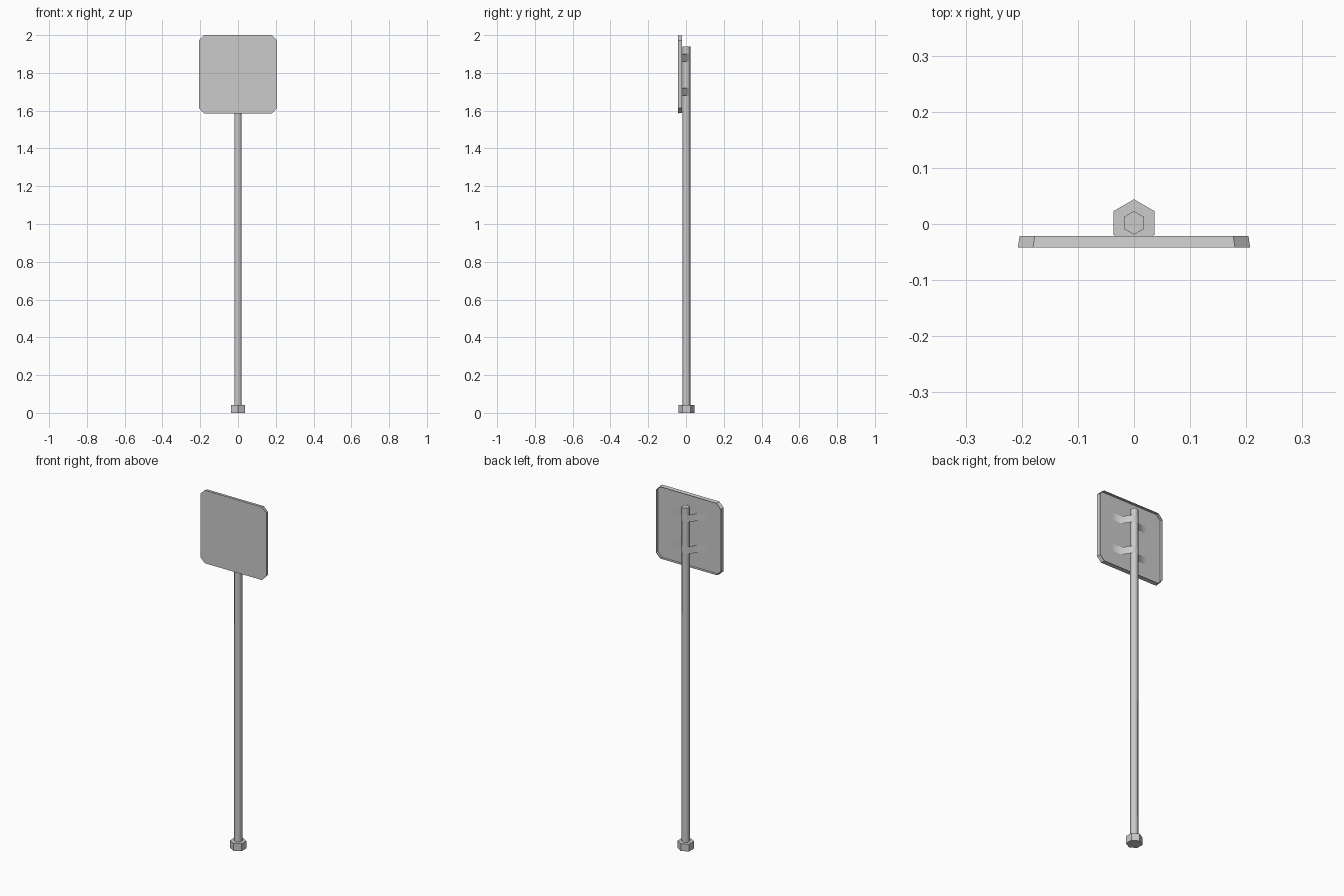
import bpy, bmesh, math

if "Cube" in bpy.data.objects:
    bpy.data.objects.remove(bpy.data.objects["Cube"])

POLE_Y = 0.002


def make_object(name, bm, smooth=None):
    bmesh.ops.recalc_face_normals(bm, faces=bm.faces)
    mesh = bpy.data.meshes.new(name)
    bm.to_mesh(mesh)
    bm.free()
    ob = bpy.data.objects.new(name, mesh)
    bpy.context.collection.objects.link(ob)
    if smooth:
        bpy.ops.object.select_all(action='DESELECT')
        ob.select_set(True)
        bpy.context.view_layer.objects.active = ob
        bpy.ops.object.shade_smooth_by_angle(angle=math.radians(smooth))
    return ob


def loft(bm, rings):
    """Bridge closed rings of points and cap both ends."""
    vs = [[bm.verts.new(p) for p in ring] for ring in rings]
    for a, b in zip(vs, vs[1:]):
        for i in range(len(a)):
            j = (i + 1) % len(a)
            bm.faces.new((a[i], a[j], b[j], b[i]))
    bm.faces.new(vs[0])
    bm.faces.new(vs[-1])


def hexagon(r, z):
    return [(r * math.sin(k * math.pi / 3), POLE_Y + r * math.cos(k * math.pi / 3), z)
            for k in range(6)]


def hex_prism(name, r, z0, z1):
    bm = bmesh.new()
    loft(bm, [hexagon(r, z0), hexagon(r, z1)])
    return make_object(name, bm, 61)


# Hexagonal post and foot
hex_prism("post", 0.021, 0.0, 1.94)
foot = hex_prism("foot", 0.042, 0.0, 0.042)
foot.data.shade_flat()


# Sign plate: shallow pan with clipped corners, open to the back
def plate_ring(h, y, c=0.027, cz=1.793):
    k = h - c
    return [(x, y, cz + z) for x, z in
            ((-k, -h), (k, -h), (h, -k), (h, k), (k, h), (-k, h), (-h, k), (-h, -k))]


bm = bmesh.new()
loft(bm, [plate_ring(0.207, -0.042), plate_ring(0.204, -0.021),
          plate_ring(0.202, -0.021), plate_ring(0.204, -0.039)])
make_object("sign_plate", bm)

# Thin clamp straps wrapping the post and lying against the plate
half = [(0.11, -0.038), (0.05, -0.036), (0.02, 0.013), (0.0, 0.025)]
profile = half + [(-x, y) for x, y in reversed(half[:-1])]
for label, z in (("upper", 1.88), ("lower", 1.70)):
    bm = bmesh.new()
    rows = [[bm.verts.new((x, y, z + dz)) for x, y in profile] for dz in (-0.021, 0.021)]
    for i in range(len(profile) - 1):
        bm.faces.new((rows[0][i], rows[0][i + 1], rows[1][i + 1], rows[1][i]))
    make_object(label + "_clamp", bm, 80)
